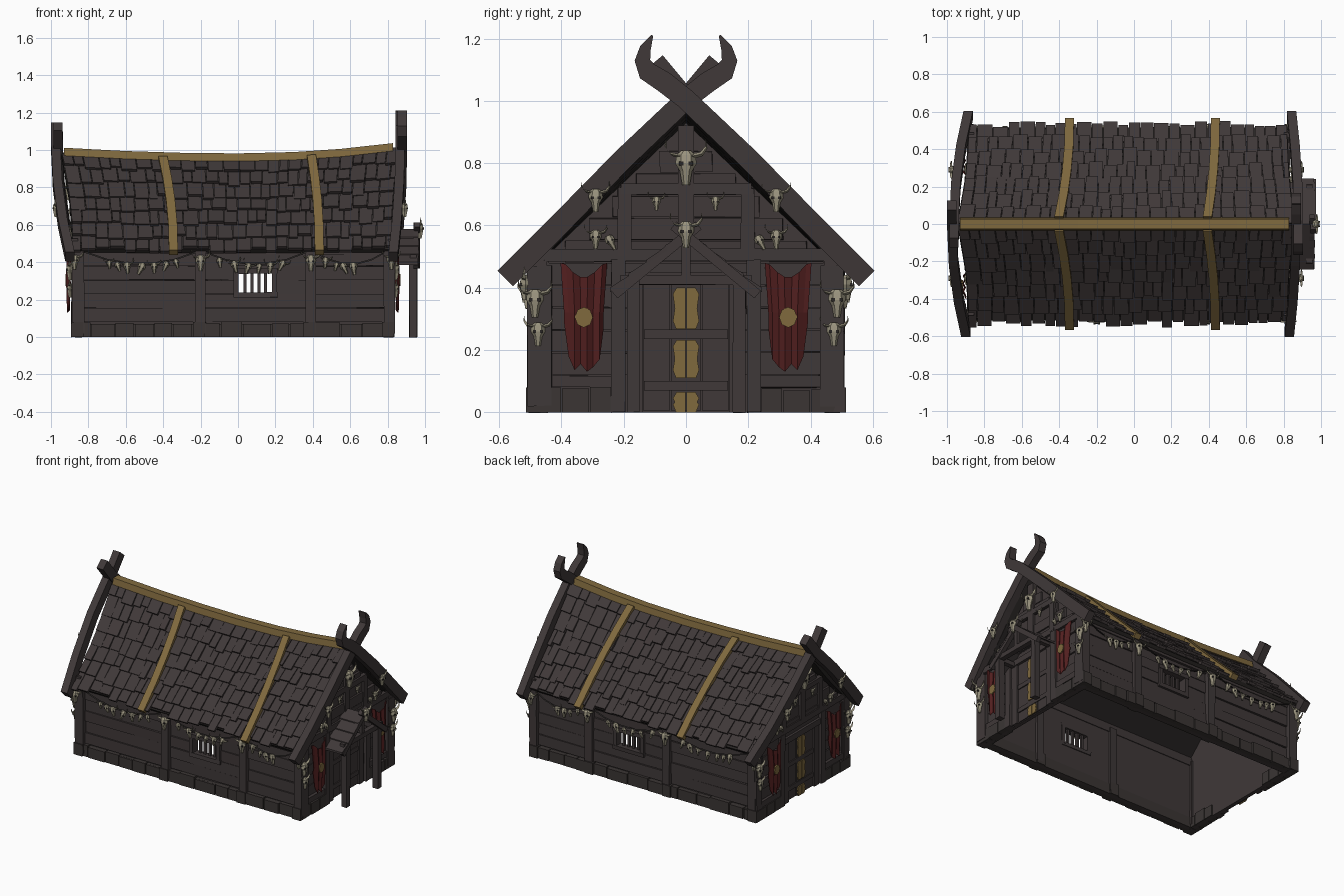
import bpy, bmesh, math, random
from mathutils import Vector, Matrix

if "Cube" in bpy.data.objects:
    bpy.data.objects.remove(bpy.data.objects["Cube"])

random.seed(4)
R = random.uniform


def material(name, r, g, b):
    m = bpy.data.materials.new(name)
    m.diffuse_color = (r, g, b, 1)
    m.use_nodes = True
    m.node_tree.nodes["Principled BSDF"].inputs["Base Color"].default_value = m.diffuse_color
    return m


WOOD = material("dark timber", 0.050, 0.040, 0.040)
GAP = material("shadow timber", 0.022, 0.019, 0.018)
STONE = material("foundation stone", 0.043, 0.036, 0.034)
GOLD = material("old gold", 0.215, 0.142, 0.048)
RED = material("banner red", 0.085, 0.014, 0.014)
BONE = material("bone", 0.33, 0.30, 0.215)


def finish(name, bm, mat):
    bmesh.ops.recalc_face_normals(bm, faces=bm.faces)
    me = bpy.data.meshes.new(name)
    bm.to_mesh(me)
    bm.free()
    me.materials.append(mat)
    ob = bpy.data.objects.new(name, me)
    bpy.context.collection.objects.link(ob)
    return ob


def loft(bm, rings):
    vs = [[bm.verts.new(p) for p in r] for r in rings]
    n = len(vs[0])
    for a, b in zip(vs, vs[1:]):
        for i in range(n):
            bm.faces.new((a[i], a[(i + 1) % n], b[(i + 1) % n], b[i]))
    bm.faces.new(vs[0])
    bm.faces.new(vs[-1][::-1])


def box(bm, x0, x1, y0, y1, z0, z1, j=0.0):
    q = lambda: R(-j, j)
    loft(bm, [[(x + q(), y + q(), z + q()) for x, y in ((x0, y0), (x1, y0), (x1, y1), (x0, y1))]
              for z in (z0, z1)])


def strip(bm, pts, widths, xf, th):
    """Rectangular board following (y, z) points; xf gives its x for each height."""
    rings = []
    for i, (y, z) in enumerate(pts):
        a, b = pts[max(i - 1, 0)], pts[min(i + 1, len(pts) - 1)]
        t = Vector((b[0] - a[0], b[1] - a[1])).normalized()
        n = Vector((-t.y, t.x)) * widths[i]
        x = xf(z)
        rings.append([(x - th, y - n.x, z - n.y), (x + th, y - n.x, z - n.y),
                      (x + th, y + n.x, z + n.y), (x - th, y + n.x, z + n.y)])
    loft(bm, rings)


# --- roof surface: t runs ridge to eave, h is height above the surface
def ridge(x):
    return 0.952 + (0.03 * (x / 0.93) ** 2 if x < 0 else 0.055 * (x / 0.83) ** 2)


def roof(x, t, side, h):
    zr = ridge(x)
    return (x, side * (t * 0.525 + 0.69 * h), zr - t * (zr - 0.455) + 0.72 * h)


def roof_x(s, t):
    k = 1 - (1 - t) ** 2
    a, b = -0.945 + 0.06 * k, 0.86 - 0.04 * k
    return a + (b - a) * s


under, shingles, bands = bmesh.new(), bmesh.new(), bmesh.new()
ROWS = 7
for side in (-1, 1):
    for i in range(12):
        s0, s1 = i / 12, (i + 1) / 12
        loft(under, [[roof(roof_x(s, t), t, side, h) for s, h in ((s0, -0.02), (s1, -0.02), (s1, 0.004), (s0, 0.004))]
                     for t in (0, 0.5, 0.98)])
    for r in range(ROWS):
        s = 0.0
        while s < 0.995:
            w = R(0.026, 0.05)
            e = min(s + w, 1.0)
            if 1 - e < 0.015:
                e = 1.0
            t0, t1 = max(r / ROWS - 0.03, 0), (r + 1.1) / ROWS + R(-0.03, 0.02)
            if r == ROWS - 1:
                t1 = R(0.96, 1.02)
            lift, g = R(0.017, 0.03), 0.002
            loft(shingles, [[roof(roof_x(u, t) + d, t, side, h) for u, d, h in
                             ((s, g, lo), (e, -g, lo), (e, -g, hi), (s, g, hi))]
                            for t, lo, hi in ((t0, -0.004, 0.008), (t1, lift - 0.018, lift))])
            s = e
    # gold bands across the roof
    for x0, dx in ((-0.405, 0.06), (0.39, 0.045)):
        loft(bands, [[roof(x0 + dx * (1 - (1 - t) ** 2) + d, t, side, h) for d, h in
                      ((-0.024, 0.0), (0.024, 0.0), (0.024, 0.036), (-0.024, 0.036))]
                     for t in (0.03, 0.27, 0.5, 0.75, 1.03)])
finish("roof_underlay", under, GAP)
finish("roof_shingles", shingles, WOOD)
finish("roof_bands", bands, GOLD)

# ridge beam with sag
bm = bmesh.new()
loft(bm, [[(x, -0.034, ridge(x) - 0.012), (x, 0.034, ridge(x) - 0.012), (x, 0.026, ridge(x) + 0.03), (x, -0.026, ridge(x) + 0.03)]
          for x in (-0.93, -0.6, -0.3, 0, 0.3, 0.55, 0.83)])
finish("ridge_beam", bm, GOLD)


# --- crossed gable boards: cut ends at the left, curved horns at the right
def lean(e, z):
    k = min(max((z - 0.42) / 0.6, 0), 1)
    k = 1 - (1 - k) ** 2
    return -0.89 - 0.078 * k if e < 0 else 0.835 + 0.038 * k


bm = bmesh.new()
for e in (-1, 1):
    for side in (-1, 1):
        pts = [(0.58, 0.43), (0.4, 0.61), (0.2, 0.815), (0, 1.005)]
        ws = [0.035, 0.035, 0.034, 0.033]
        if e > 0:
            pts += [(-0.07, 1.06), (-0.125, 1.095), (-0.14, 1.13), (-0.13, 1.17), (-0.108, 1.21)]
            ws += [0.034, 0.032, 0.025, 0.018, 0.003]
        else:
            pts += [(-0.1, 1.125)]
            ws += [0.033]
        strip(bm, [(side * y, z) for y, z in pts], ws, lambda z: lean(e, z) + side * 0.006, 0.025)
finish("gable_boards", bm, WOOD)

# --- skulls
bone, sockets = bmesh.new(), bmesh.new()


def skull(pos, out, size, horns=True, tilt=0.0):
    ox, oy = out
    M = (Matrix.Translation(pos) @ Matrix(((oy, ox, 0, 0), (-ox, oy, 0, 0), (0, 0, 1, 0), (0, 0, 0, 1)))
         @ Matrix.Rotation(tilt, 4, 'Y') @ Matrix.Scale(size, 4))
    hexa = lambda c, w, d: [M @ Vector((c[0] + w * math.cos(k * math.pi / 3), c[1] + d * math.sin(k * math.pi / 3), c[2]))
                            for k in range(6)]
    loft(bone, [hexa((0, 0, z), w, d) for z, w, d in
                ((0.5, .14, .1), (.38, .28, .22), (.12, .31, .27), (-.1, .18, .22), (-.5, .11, .13))])
    for sx in (-1, 1):
        loft(sockets, [[M @ Vector((sx * .14 + a, y, .12 + b)) for a, b in ((-.06, -.05), (.06, -.05), (.06, .06), (-.06, .06))]
                       for y in (.1, .25)])
        if horns:
            loft(bone, [[M @ Vector((sx * x + r * a, .05 + r * b, z + r * c)) for a, b, c in ((0, 1, 0), (.5, -.6, .7), (-.5, -.6, -.7))]
                        for x, z, r in ((.15, .33, .1), (.45, .4, .08), (.6, .6, .05), (.58, .82, .01))])


# --- walls
shell, logs, posts, stones, ropes = (bmesh.new() for _ in range(5))
WX0, WX1 = 0.0, 0.185          # window opening
WZ0, WZ1 = 0.235, 0.35
frame = bmesh.new()
for side in (-1, 1):
    def yb(b, x0, x1, d0, d1, z0, z1, j=0.0):
        box(b, x0, x1, *sorted((side * d0, side * d1)), z0, z1, j)
    for x0, x1, z0, z1 in ((-0.86, WX0, 0, 0.5), (WX1, 0.81, 0, 0.5), (WX0, WX1, 0, WZ0), (WX0, WX1, WZ1, 0.5)):
        yb(shell, x0, x1, 0.445, 0.47, z0, z1)
    yb(stones, -0.88, 0.825, 0.44, 0.492, 0, 0.07)
    x = -0.89
    while x < 0.82:
        w = min(R(0.09, 0.17), 0.834 - x)
        yb(stones, x + 0.003, x + w - 0.003, 0.45, R(0.5, 0.508), 0.0, R(0.068, 0.082))
        x += w
    for a, b in ((-0.83, -0.22), (-0.18, 0.38), (0.4, 0.8)):
        for k in range(5):
            z0, z1 = 0.082 + k * 0.075, 0.154 + k * 0.075
            cuts = [(a, b)]
            if a < WX0 < b and z1 > WZ0 and z0 < WZ1:
                cuts = [(a, WX0 - 0.01), (WX1 + 0.01, b)]
            for c in cuts:
                yb(logs, *c, 0.46, R(0.476, 0.488), z0, z1, 0.002)
    yb(posts, -0.87, 0.82, 0.44, 0.492, 0.44, 0.485)
    for x in (-0.85, -0.2, 0.39, 0.81):
        yb(posts, x - 0.028, x + 0.028, 0.43, 0.508, 0.02, 0.47, 0.003)
        yb(stones, x - 0.04, x + 0.024, 0.43, 0.514, 0, 0.08, 0.0)
    # barred window
    for z in (WZ0 - 0.012, WZ1):
        yb(frame, WX0 - 0.025, WX1 + 0.025, 0.44, 0.498, z - 0.01, z + 0.016, 0.002)
    for x in (WX0 - 0.01, WX1 + 0.01):
        yb(frame, x - 0.013, x + 0.013, 0.44, 0.496, WZ0 - 0.01, WZ1 + 0.01)
    for k in range(1, 5):
        x = WX0 + (WX1 - WX0) * k / 5
        yb(frame, x - 0.008, x + 0.008, 0.45, 0.466, WZ0, WZ1)
    # skull garlands on ropes between the posts
    for a, b, sk in ((-0.82, -0.22, (.22, .3, .38, .5, .62, .72, .82)), (-0.18, 0.37, (.15, .3, .42, .53, .64, .75)),
                     (0.41, 0.79, (.15, .3, .42, .55))):
        sag = lambda u: 0.455 - 0.26 * u * (1 - u)
        loft(ropes, [[(a + (b - a) * u, side * (0.505 + p), sag(u) + q) for p, q in ((-.004, -.004), (.004, -.004), (0, .005))]
                     for u in (0, .2, .4, .6, .8, 1)])
        for u in sk:
            skull((a + (b - a) * u, side * 0.508, sag(u) - 0.025), (0, side), R(0.045, 0.07), R(0, 1) < .35, R(-.5, .5))
    for x in (-0.2, 0.39):
        skull((x, side * 0.515, 0.395), (0, side), 0.085)

# --- gable ends, door, banners
door, plates, banner, discs = (bmesh.new() for _ in range(4))
for e, x0 in ((-1, -0.855), (1, 0.80)):
    def gb(b, d0, d1, y0, y1, z0, z1, j=0.0):
        box(b, *sorted((x0 + e * d0, x0 + e * d1)), y0, y1, z0, z1, j)
    outline = ((-0.47, 0), (0.47, 0), (0.47, 0.48), (0, 0.93), (-0.47, 0.48))
    loft(shell, [[(x0 + e * d, y, z) for y, z in outline] for d in (-0.02, 0.005)])
    for k in range(11):
        z = 0.122 + k * 0.072
        hw = min(0.46, (0.9 - z - 0.05) / 0.95)
        if hw < 0.03:
            continue
        for a, b in (((-hw, -0.17), (0.17, hw)) if z < 0.4 else ((-hw, hw),)):
            gb(logs, 0, R(0.012, 0.024), a, b, z, z + 0.068, 0.002)
    gb(posts, 0, 0.032, -0.49, 0.49, 0.485, 0.525, 0.002)
    gb(posts, 0, 0.034, -0.21, 0.21, 0.70, 0.735, 0.002)
    gb(posts, 0, 0.034, -0.025, 0.025, 0.52, 0.92)
    gb(posts, 0, 0.03, -0.24, 0.24, 0.41, 0.45)
    for s in (-1, 1):
        ys = lambda a, b: sorted((s * a, s * b))
        gb(posts, -0.02, 0.034, *ys(0.445, 0.505), 0.0, 0.49, 0.003)
        gb(posts, 0, 0.036, *ys(0.195, 0.24), 0, 0.49, 0.002)
        gb(posts, 0, 0.032, *ys(0.175, 0.22), 0.5, 0.72, 0.002)
        gb(posts, 0, 0.024, *ys(0.14, 0.185), 0, 0.42)
        gb(posts, 0, 0.03, *ys(0.24, 0.46), 0.08, 0.118, 0.002)
        for a, b in ((0.24, 0.31), (0.31, 0.40), (0.40, 0.513)):
            gb(stones, -0.03, R(0.033, 0.038), *ys(a + .002, b - .002), 0, R(0.068, 0.082))
        # hanging cloth with folds, notched top and ragged hem
        cols = ((-.075, .48, .27, .036), (-.06, .475, .17, .05), (-.035, .45, .145, .042), (-.012, .435, .13, .055),
                (.012, .435, .155, .044), (.035, .45, .135, .055), (.058, .475, .18, .044), (.075, .48, .29, .04))
        loft(banner, [[(x0 + e * (d + q), s * (0.328 + y * (1 if z > .4 else .85)), z)
                       for z, q in ((zb, 0), (.32, .006), (zt, 0), (zt, .004), (.32, .01), (zb, .004))]
                      for y, zt, zb, d in cols])
        loft(discs, [[(x0 + e * d, s * 0.328 + 0.029 * math.cos(k * math.pi / 4), 0.305 + 0.033 * math.sin(k * math.pi / 4))
                      for k in range(8)] for d in (0.06, 0.068)])
        # skulls on the boards, wall and corners
        skull((lean(e, 0.68) + e * 0.03, s * 0.29, 0.68), (e, 0), 0.075)
        skull((x0 + e * 0.04, s * 0.29, 0.555), (e, 0), 0.06)
        skull((x0 + e * 0.04, s * 0.24, 0.545), (e, 0), 0.05, False, 0.5)
        skull((x0 + e * 0.04, s * 0.095, 0.67), (e, 0), 0.045)
        skull((x0 + e * 0.042, s * 0.475, 0.25), (e, 0), 0.075)
        skull((x0 + e * 0.042, s * 0.485, 0.35), (e, 0), 0.09)
        skull((x0 + e * 0.02, s * 0.515, 0.40), (0, s), 0.08)
    skull((x0 + e * 0.045, 0, 0.785), (e, 0), 0.11)
    for a, b in ((-.14, -.05), (-.05, .05), (.05, .14)):
        gb(door, 0, R(0.012, 0.017), a + .002, b - .002, 0.005, 0.41)
    for z in (0.07, 0.235):
        gb(door, 0, 0.02, -0.135, 0.135, z, z + 0.03)
    for z0, z1 in ((0, 0.065), (0.11, 0.232), (0.268, 0.4)):
        for s in (-1, 1):
            loft(plates, [[(x0 + e * d, s * y, z) for y, z in ((.002, z0), (.032, z0), (.042, z0 + .025), (.036, (z0 + z1) / 2),
                                                               (.042, z1 - .02), (.03, z1), (.002, z1))] for d in (.016, .023)])
finish("wall_shell", shell, WOOD)
finish("wall_logs", logs, WOOD)
finish("wall_posts", posts, WOOD)
finish("foundation_stones", stones, STONE)
finish("window_frames", frame, WOOD)
finish("garland_ropes", ropes, GAP)
finish("doors", door, WOOD)
finish("door_plates", plates, GOLD)
finish("banners", banner, RED)
finish("banner_discs", discs, GOLD)

# --- porch at the right end
bm = bmesh.new()
for s in (-1, 1):
    box(bm, 0.915, 0.957, *sorted((s * 0.15, s * 0.19)), 0, 0.43, 0.002)
    box(bm, 0.82, 0.95, *sorted((s * 0.155, s * 0.185)), 0.405, 0.435)
    strip(bm, [(s * 0.23, 0.378), (s * 0.1, 0.485), (-s * 0.04, 0.60)], [0.016] * 3, lambda z: 0.955 + s * 0.004, 0.014)
    for k in range(4):
        t0, t1 = k / 4, (k + 1.15) / 4
        loft(bm, [[(x, s * (0.235 * t), 0.565 - 0.18 * t + h) for x, h in ((0.81, b), (xe, b), (xe, b + .014), (0.81, b + .014))]
                  for t, b, xe in ((t0, 0, 0.965), (t1, 0.008, R(0.955, 0.972)))])
box(bm, 0.92, 0.955, -0.21, 0.21, 0.41, 0.44, 0.002)
box(bm, 0.93, 0.952, -0.015, 0.015, 0.43, 0.56)
finish("porch", bm, WOOD)
skull((0.972, 0, 0.57), (1, 0), 0.085)
finish("skulls", bone, BONE)
finish("skull_sockets", sockets, GAP)
